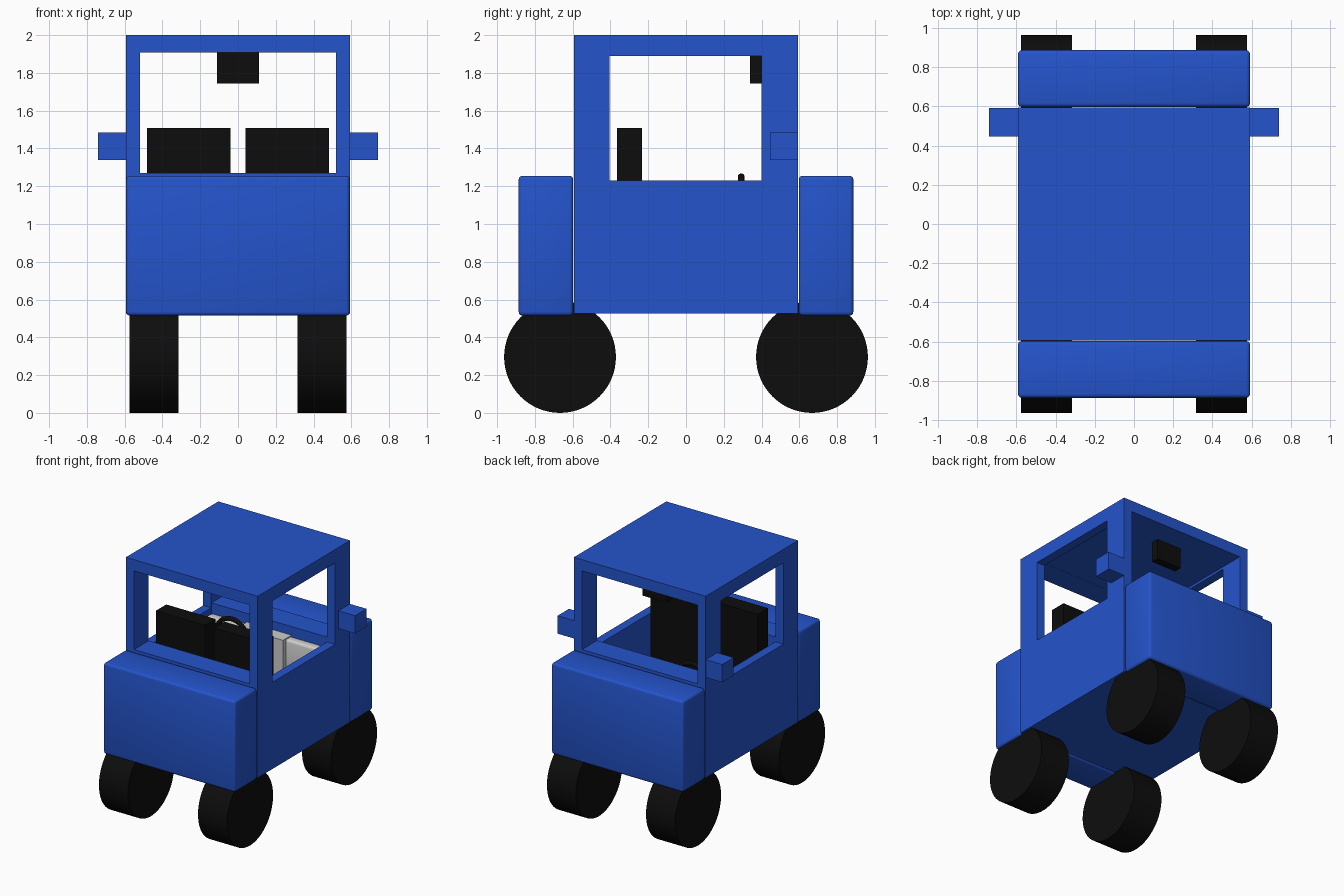
import bpy, math

if "Cube" in bpy.data.objects:
    bpy.data.objects.remove(bpy.data.objects["Cube"])


def material(name, color):
    m = bpy.data.materials.new(name)
    m.diffuse_color = (*color, 1)
    m.use_nodes = True
    m.node_tree.nodes["Principled BSDF"].inputs["Base Color"].default_value = m.diffuse_color
    return m


BLUE = material("blue paint", (0.018, 0.089, 0.604))
BLACK = material("black rubber", (0.004, 0.004, 0.004))


def finish(ob, name, mat, bevel=0):
    ob.name = name
    if mat:
        ob.data.materials.append(mat)
    if bevel:
        b = ob.modifiers.new("bevel", 'BEVEL')
        b.width, b.segments = bevel, 3
        bpy.ops.object.modifier_apply(modifier=b.name)
        bpy.ops.object.shade_smooth_by_angle()
    return ob


def box(name, xs, ys, zs, mat=None, bevel=0):
    lo, hi = zip(xs, ys, zs)
    bpy.ops.mesh.primitive_cube_add(size=1, location=[(a + b) / 2 for a, b in zip(lo, hi)])
    ob = bpy.context.object
    ob.scale = [b - a for a, b in zip(lo, hi)]
    bpy.ops.object.transform_apply(location=False, rotation=False, scale=True)
    return finish(ob, name, mat, bevel)


# Cabin: solid block with the interior and window openings cut through
cabin = box("cabin", (-.592, .592), (-.593, .593), (.525, 2), BLUE)
cutters = [
    box("interior_cutter", (-.52, .52), (-.405, .4), (.6, 1.91)),
    box("end_window_cutter", (-.519, .519), (-1, 1), (1.27, 1.909)),
    box("side_window_cutter", (-1, 1), (-.404, .399), (1.23, 1.89)),
]
bpy.context.view_layer.objects.active = cabin
for c in cutters:
    c.hide_render = True
    mod = cabin.modifiers.new("cut", 'BOOLEAN')
    mod.operation, mod.solver, mod.object = 'DIFFERENCE', 'EXACT', c
    bpy.ops.object.modifier_apply(modifier=mod.name)
    bpy.data.objects.remove(c)

# Hood and trunk blocks
for name, s in (("front_block", -1), ("rear_block", 1)):
    box(name, (-.592, .592), sorted((s * .597, s * .886)), (.515, 1.255), BLUE, .02)

# Wheels
for end, sy in (("front", -1), ("rear", 1)):
    for side, sx in (("left", -1), ("right", 1)):
        bpy.ops.mesh.primitive_cylinder_add(
            vertices=64, radius=.296, depth=.26,
            location=(sx * .445, sy * .667, .296), rotation=(0, math.pi / 2, 0))
        finish(bpy.context.object, f"{end}_{side}_wheel", BLACK)
        bpy.ops.object.shade_smooth_by_angle()

for side, s in (("left", -1), ("right", 1)):
    # Side mirrors
    box(f"{side}_side_mirror", sorted((s * .58, s * .74)), (.445, .592), (1.34, 1.485), BLUE)
    # Seats
    xs = sorted((s * .04, s * .482))
    box(f"{side}_seat_back", xs, (-.365, -.232), (.6, 1.508), BLACK)
    box(f"{side}_seat_cushion", xs, (-.24, .08), (.6, .9), BLACK)

# Rear-view mirror under the roof
box("inside_mirror", (-.11, .11), (.34, .402), (1.745, 1.915), BLACK)

# Dashboard with a raised centre console
box("dashboard", (-.52, .52), (.33, .405), (.85, 1.19), None, .02)
box("console", (-.2, .2), (.29, .4), (.6, 1.2))

# Steering wheel with hub and column
X, Z = -.26, 1.11
bpy.ops.mesh.primitive_torus_add(major_radius=.14, minor_radius=.018, major_segments=40,
                                 minor_segments=12, location=(X, .292, Z),
                                 rotation=(math.pi / 2, 0, 0))
finish(bpy.context.object, "steering_wheel", BLACK)
bpy.ops.object.shade_smooth_by_angle()
bpy.ops.mesh.primitive_cylinder_add(vertices=24, radius=.03, depth=.08, location=(X, .32, Z),
                                    rotation=(math.pi / 2, 0, 0))
finish(bpy.context.object, "steering_column", BLACK)
box("steering_spoke", (X - .14, X + .14), (.282, .302), (Z - .015, Z + .015), BLACK)
